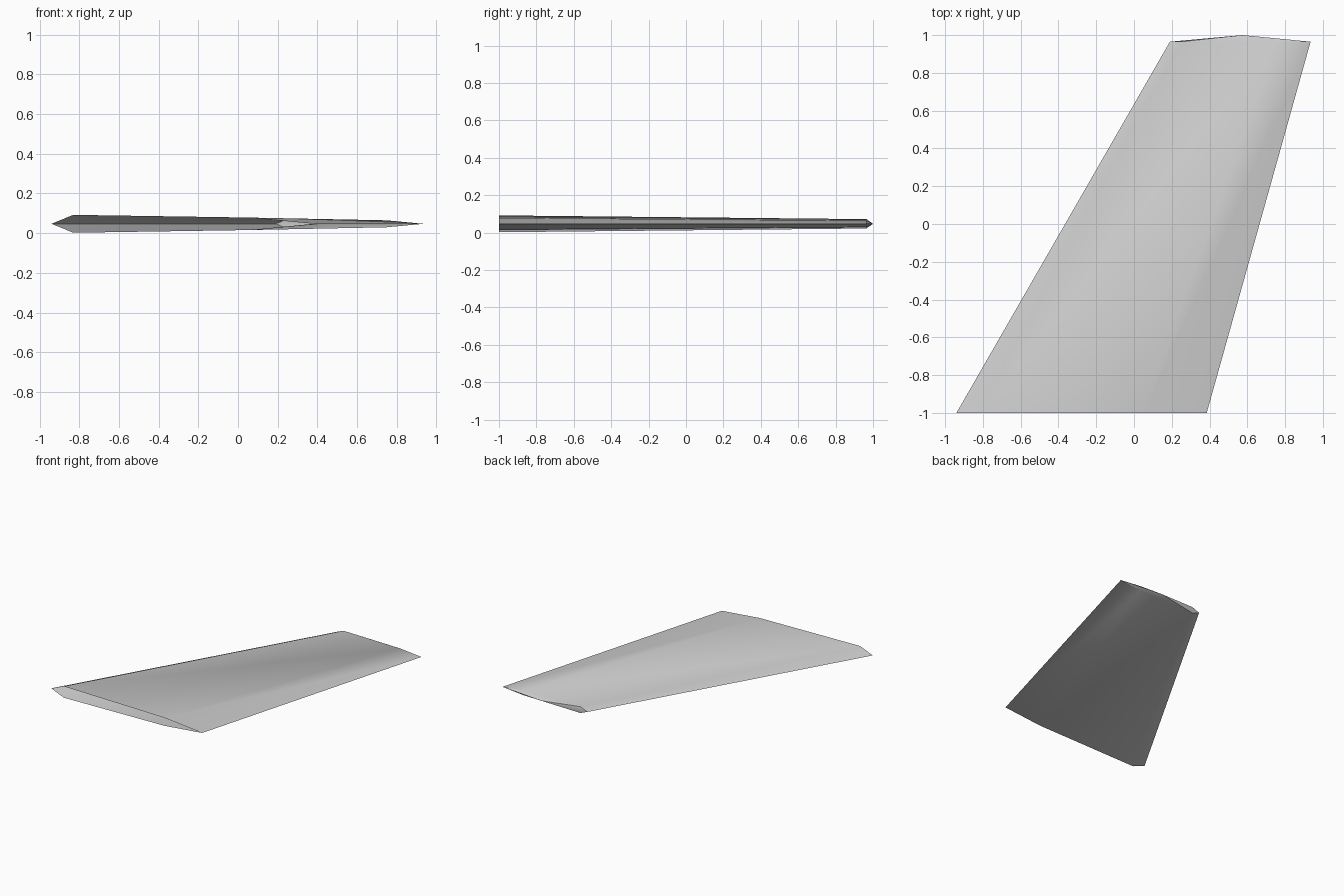
import bpy, bmesh
from mathutils import Vector

cube = bpy.data.objects.get("Cube")
if cube:
    bpy.data.objects.remove(cube, do_unlink=True)

# Plain grey skin
grey = bpy.data.materials.new("light grey")
grey.use_nodes = True
colour = (0.6, 0.6, 0.6, 1)
grey.diffuse_color = colour
grey.node_tree.nodes["Principled BSDF"].inputs["Base Color"].default_value = colour

MID_Z = 0.047
# Upper half of the symmetric section: chord fraction, share of the thickness
PROFILE = [(0, 0), (0.083, 1), (0.75, 0.7), (1, 0)]


def section(bm, lead_x, trail_x, y, half):
    """One closed ring, over the top and back underneath."""
    ring = PROFILE + [(f, -t) for f, t in PROFILE[-2:0:-1]]
    return [bm.verts.new((lead_x + f * (trail_x - lead_x), y, MID_Z + t * half))
            for f, t in ring]


bm = bmesh.new()
root = section(bm, -0.94, 0.385, -1.0, 0.045)
tip = section(bm, 0.19, 0.935, 0.965, 0.025)
apex = bm.verts.new(Vector((0.575, 1.0, MID_Z)))

# Skin between the sections and a shallow pointed tip; the root stays open
for i in range(len(root)):
    j = (i + 1) % len(root)
    bm.faces.new((root[i], root[j], tip[j], tip[i]))
    bm.faces.new((tip[i], tip[j], apex))
bmesh.ops.recalc_face_normals(bm, faces=bm.faces)
if max(bm.faces, key=lambda f: f.calc_center_median().z).normal.z < 0:
    bmesh.ops.reverse_faces(bm, faces=bm.faces)

mesh = bpy.data.meshes.new("wing_panel")
bm.to_mesh(mesh)
bm.free()
mesh.materials.append(grey)
wing = bpy.data.objects.new("wing_panel", mesh)
bpy.context.collection.objects.link(wing)

# Soft skin, crisp leading and trailing edges
bpy.ops.object.select_all(action="DESELECT")
wing.select_set(True)
bpy.context.view_layer.objects.active = wing
bpy.ops.object.shade_smooth_by_angle(angle=0.52)
